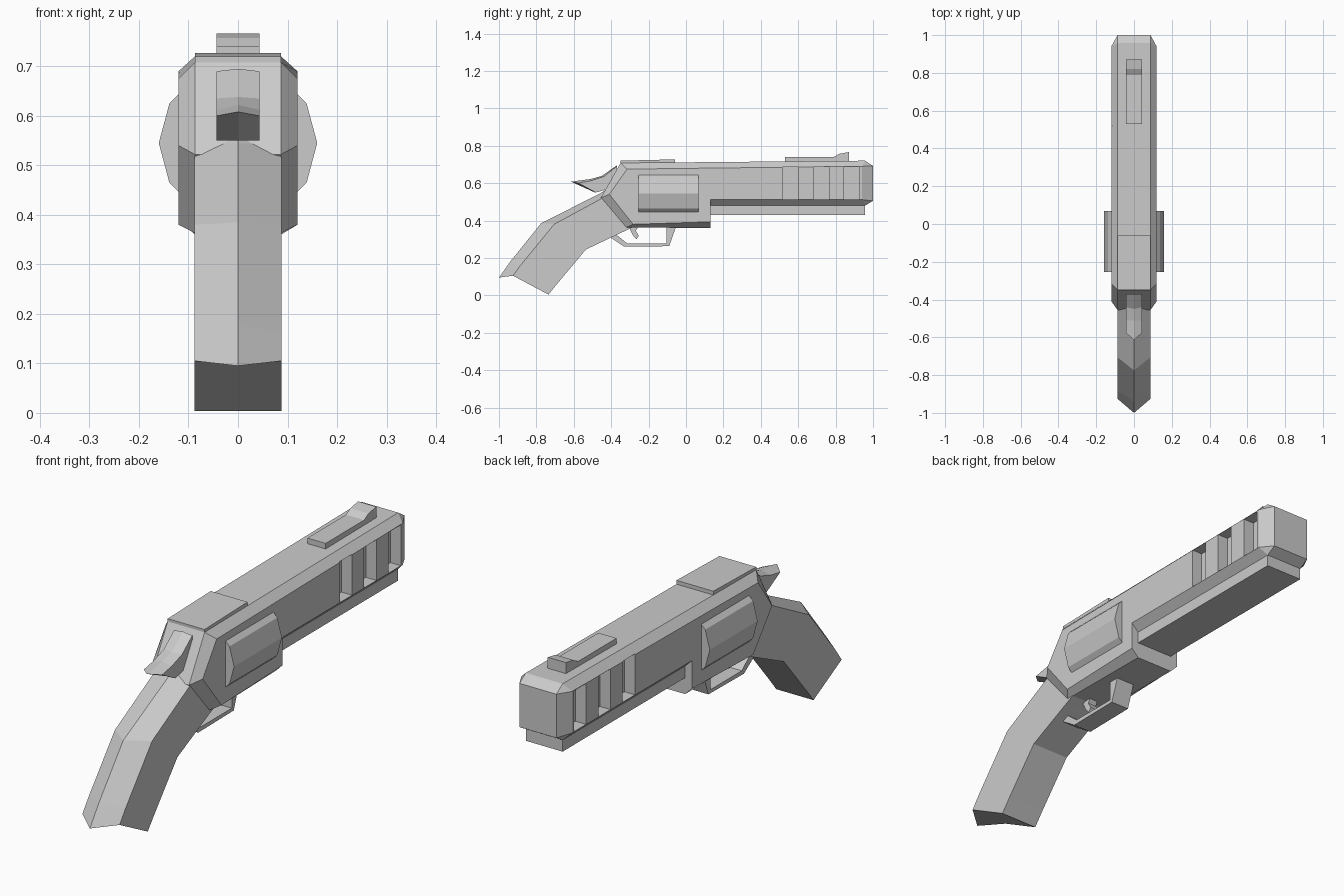
import bpy, bmesh, math
from mathutils import Matrix

if "Cube" in bpy.data.objects:
    bpy.data.objects.remove(bpy.data.objects["Cube"])


def finish(bm, name):
    bmesh.ops.remove_doubles(bm, verts=bm.verts, dist=1e-5)
    bmesh.ops.recalc_face_normals(bm, faces=bm.faces)
    mesh = bpy.data.meshes.new(name)
    bm.to_mesh(mesh)
    bm.free()
    obj = bpy.data.objects.new(name, mesh)
    bpy.context.collection.objects.link(obj)
    return obj


def loft(name, rings):
    """Skin a row of equal-length closed rings of xyz points and cap both ends."""
    bm = bmesh.new()
    loops = [[bm.verts.new(p) for p in ring] for ring in rings]
    n = len(loops[0])
    for a, b in zip(loops, loops[1:]):
        for i in range(n):
            j = (i + 1) % n
            bm.faces.new((a[i], a[j], b[j], b[i]))
    bm.faces.new(loops[0])
    bm.faces.new(loops[-1])
    return finish(bm, name)


def layers(name, spec):
    """Side profiles (y, z), each at its own x."""
    return loft(name, [[(x, y, z) for y, z in pts] for x, pts in spec])


def slab(name, half, pts):
    return layers(name, [(-half, pts), (half, pts)])


def box_pts(y0, y1, z0, z1):
    return [(y0, z0), (y1, z0), (y1, z1), (y0, z1)]


# Frame and barrel: one silhouette with chamfered sides
edge = [(-.35, .708), (.957, .72), (1, .692), (1, .505), (.957, .48),
        (.13, .48), (.13, .36), (-.32, .363), (-.455, .522)]
side = [(-.315, .675), (.94, .69), (.94, .69), (.94, .512), (.94, .512),
        (.13, .512), (.13, .393), (-.283, .38), (-.41, .54)]
frame = layers("frame_and_barrel", [(-.12, side), (-.087, edge), (.087, edge), (.12, side)])

# Three vent recesses on each side of the barrel
bm = bmesh.new()
for sx in (-1, 1):
    for y in (.557, .722, .887):
        bmesh.ops.create_cube(bm, size=1, matrix=Matrix.Translation((sx * .12, y, .6))
                              @ Matrix.Diagonal((.1, .083, .174, 1)))
cutter = finish(bm, "vent_cutter")
cutter.hide_render = True
cutter.hide_viewport = True
cut = frame.modifiers.new("vents", "BOOLEAN")
cut.object = cutter
cut.operation = "DIFFERENCE"
cut.solver = "EXACT"

# Twelve-sided cylinder drum
drum = [[(.16 * math.cos(i * math.pi / 6), y, .545 + .16 * math.sin(i * math.pi / 6))
         for i in range(12)] for y in (-.255, .068)]
loft("drum", drum)

# Underlug, top plate and sight
slab("underlug", .087, box_pts(.12, .957, .43, .5))
slab("top_plate", .087, [(-.35, .69), (-.06, .70), (-.06, .727), (-.35, .72)])
slab("sight", .043, [(.53, .71), (.872, .71), (.872, .766), (.82, .757), (.79, .74), (.53, .74)])

# Hammer with a central point
h_side = [(-.575, .60), (-.51, .612), (-.44, .635), (-.37, .69), (-.37, .58), (-.483, .55)]
h_mid = [(-.615, .608), (-.51, .622), (-.45, .638), (-.37, .695), (-.37, .58), (-.487, .55)]
layers("hammer", [(-.043, h_side), (0, h_mid), (.043, h_side)])

# Grip with a ridge down its back: (ridge, side edge, front edge) per station
stations = [((-.40, .58), (-.36, .575), (-.27, .37)),
            ((-.46, .545), (-.41, .54), (-.325, .345)),
            ((-.775, .385), (-.705, .38), (-.535, .245)),
            ((-.94, .18), (-.885, .16), (-.69, .06)),
            ((-1, .095), (-.925, .105), (-.735, .004))]
w = .088
loft("grip", [[(0, *r), (w, *s), (w, *f), (-w, *f), (-w, *s)] for r, s, f in stations])

# Trigger guard and trigger
slab("trigger_guard", .043, [(-.05, .375), (-.09, .263), (-.33, .26), (-.412, .315), (-.385, .335),
                             (-.315, .278), (-.103, .278), (-.103, .375)])
slab("trigger", .02, [(-.31, .375), (-.25, .375), (-.268, .345), (-.252, .318),
                      (-.265, .30), (-.285, .322)])
